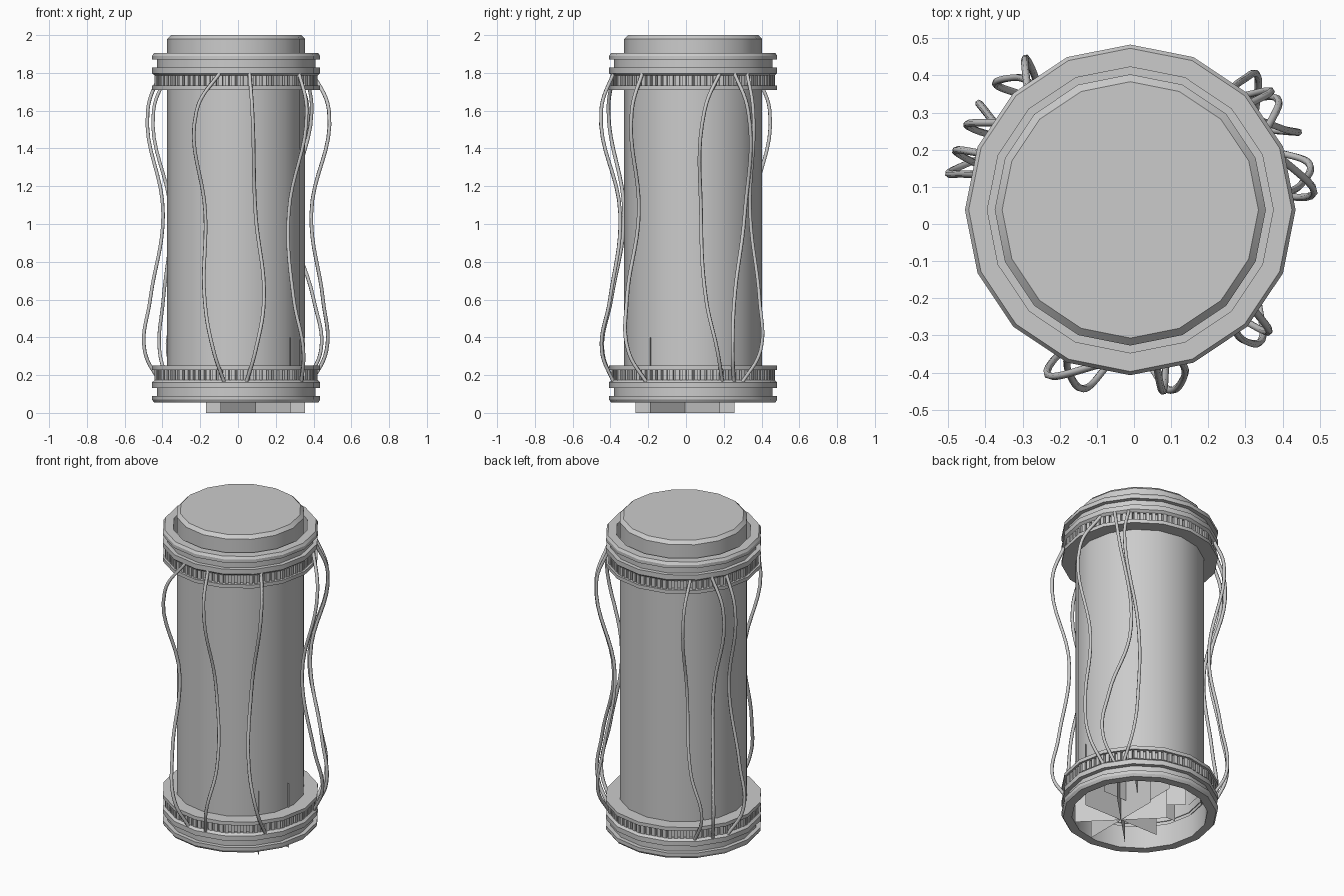
import bpy, bmesh
from math import sin, cos, pi, radians
from mathutils import Matrix, Vector

if "Cube" in bpy.data.objects:
    bpy.data.objects.remove(bpy.data.objects["Cube"])

CX, CY, SIDES = -0.01, 0.038, 16


def finish(name, bm, smooth=True):
    bmesh.ops.recalc_face_normals(bm, faces=bm.faces)
    me = bpy.data.meshes.new(name)
    bm.to_mesh(me)
    bm.free()
    ob = bpy.data.objects.new(name, me)
    bpy.context.collection.objects.link(ob)
    if smooth:
        bpy.ops.object.select_all(action='DESELECT')
        ob.select_set(True)
        bpy.context.view_layer.objects.active = ob
        bpy.ops.object.shade_smooth_by_angle(angle=radians(30))
    return ob


def lathe(name, profile, closed=False, cap_end=False):
    bm = bmesh.new()
    rings = [[bm.verts.new((CX + r * cos(2 * pi * i / SIDES),
                            CY + r * sin(2 * pi * i / SIDES), z))
              for i in range(SIDES)] for r, z in profile]
    pairs = list(zip(rings, rings[1:]))
    if closed:
        pairs.append((rings[-1], rings[0]))
    for a, b in pairs:
        for i in range(SIDES):
            j = (i + 1) % SIDES
            bm.faces.new((a[i], a[j], b[j], b[i]))
    if cap_end:
        bm.faces.new(rings[-1])
    return finish(name, bm)


# Central tube with bevelled top cap
lathe("tube_body", [(.365, .18), (.365, 1.98), (.345, 2.0)], cap_end=True)

# Grooved collars, the top one mirrored from the bottom one
collar = [(.36, .25), (.445, .25), (.445, .228), (.415, .228), (.415, .175),
          (.43, .175), (.445, .162), (.445, .132), (.42, .132), (.42, .09),
          (.445, .09), (.445, .07), (.435, .055), (.385, .055), (.385, .2),
          (.36, .2)]
lathe("bottom_collar", collar, closed=True)
lathe("top_collar", [(r, 1.96 - z) for r, z in collar], closed=True)


# Small teeth in the collar recesses
def teeth(name, z):
    bm = bmesh.new()
    apothem = .42 * cos(pi / SIDES)
    for s in range(SIDES):
        turn = Matrix.Rotation((s + .5) * 2 * pi / SIDES, 4, 'Z')
        for k in range(-2, 3):
            m = (Matrix.Translation((CX, CY, z)) @ turn
                 @ Matrix.Translation((apothem, k * .034, 0))
                 @ Matrix.Diagonal((.026, .021, .054, 1)))
            bmesh.ops.create_cube(bm, size=1, matrix=m)
    finish(name, bm, smooth=False)


teeth("bottom_teeth", .202)
teeth("top_teeth", 1.758)


# Crossed inner blades, visible from below
def blades(name, x, y, z0, z1, r=.2625):
    bm = bmesh.new()
    for k in range(4):
        d = Vector((cos(k * pi / 4), sin(k * pi / 4), 0)) * r
        c = Vector((x, y, 0))
        pts = [c - d + Vector((0, 0, z0)), c + d + Vector((0, 0, z0)),
               c + d + Vector((0, 0, z1)), c - d + Vector((0, 0, z1))]
        bm.faces.new([bm.verts.new(p) for p in pts])
    finish(name, bm, smooth=False)


blades("lower_blades", .0925, -.005, 0, .4)
blades("inner_blades", CX, CY, .108, .5)

# Loose cables: angle around the tube at each height
heights = [1.82, 1.6, 1.05, .6, .33, .15]
radii = [.42, .495, .40, .465, .495, .42]
cables = [
    (-100, -115, -114, -111, -104, -98),
    (-80.5, -80, -75, -71.5, -78, -83),
    (-38.7, -41, -46, -49, -44, -35),
    (21, 7, 6, 8.5, 15, 22),
    (30, 36, 43, 28, 25, 31),
    (42, 40, 49, 49, 46, 37),
    (131, 125, 128, 130, 137, 133),
    (146, 152, 150, 146, 145, 148),
    (159, 161, 165, 168, 168, 160),
]
for n, angles in enumerate(cables):
    cu = bpy.data.curves.new(f"cable_{n + 1}", 'CURVE')
    cu.dimensions = '3D'
    cu.bevel_depth = .01
    cu.bevel_resolution = 1
    cu.resolution_u = 8
    cu.use_fill_caps = True
    sp = cu.splines.new('BEZIER')
    sp.bezier_points.add(len(heights) - 1)
    for p, a, r, z in zip(sp.bezier_points, angles, radii, heights):
        p.co = (CX + r * cos(radians(a)), CY + r * sin(radians(a)), z)
        p.handle_left_type = p.handle_right_type = 'AUTO'
    bpy.context.collection.objects.link(bpy.data.objects.new(cu.name, cu))
